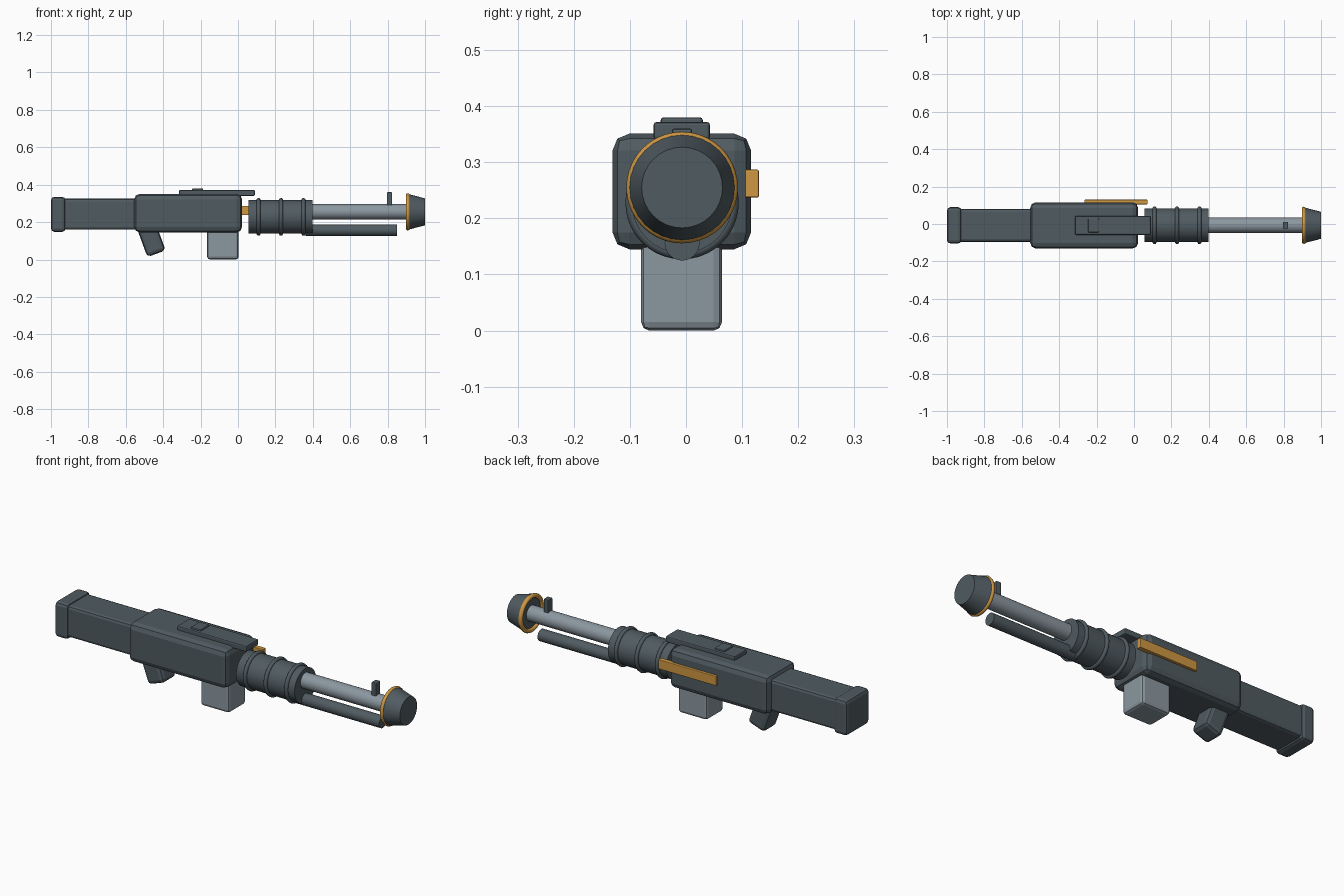
import bpy
from math import radians
from mathutils import Matrix

cube = bpy.data.objects.get("Cube")
if cube:
    bpy.data.objects.remove(cube, do_unlink=True)

YC = -0.007  # lengthwise centre plane


def material(name, rgb):
    m = bpy.data.materials.new(name)
    m.use_nodes = True
    m.diffuse_color = (*rgb, 1)
    m.node_tree.nodes["Principled BSDF"].inputs["Base Color"].default_value = (*rgb, 1)
    return m


dark = material("dark slate", (0.08, 0.105, 0.12))
steel = material("light steel", (0.26, 0.31, 0.35))
amber = material("amber", (0.62, 0.31, 0.055))


def finish(name, mat):
    ob = bpy.context.object
    ob.name = ob.data.name = name
    ob.data.materials.append(mat)
    return ob


def box(name, mat, x, y, z, bevel, segments=2, tilt=0):
    """Bevelled box from (min, max) ranges, tilted about y."""
    centre = [sum(r) / 2 for r in (x, y, z)]
    bpy.ops.mesh.primitive_cube_add(size=1, location=centre)
    ob = finish(name, mat)
    ob.data.transform(Matrix.Diagonal([b - a for a, b in (x, y, z)] + [1]))
    ob.rotation_euler.y = radians(tilt)
    mod = ob.modifiers.new("soft edges", "BEVEL")
    mod.width, mod.segments = bevel, segments
    return ob


def tube(name, mat, x0, x1, z, r0, r1=None, sides=32):
    """Cylinder or cone along x."""
    bpy.ops.mesh.primitive_cone_add(
        vertices=sides, radius1=r0, radius2=r0 if r1 is None else r1, depth=x1 - x0,
        location=((x0 + x1) / 2, YC, z), rotation=(0, radians(90), 0))
    ob = finish(name, mat)
    bpy.ops.object.shade_smooth_by_angle(angle=radians(30))
    return ob


def ring(name, mat, x, z, major, minor):
    bpy.ops.mesh.primitive_torus_add(
        major_radius=major, minor_radius=minor, major_segments=40, minor_segments=10,
        location=(x, YC, z), rotation=(0, radians(90), 0))
    ob = finish(name, mat)
    bpy.ops.object.shade_smooth_by_angle(angle=radians(45))
    return ob


# Body and stock
box("receiver", dark, (-0.555, 0.022), (-0.131, 0.116), (0.145, 0.351), 0.03)
box("stock", dark, (-0.95, -0.53), (-0.095, 0.081), (0.16, 0.326), 0.015)
box("butt_pad", dark, (-1, -0.922), (-0.104, 0.09), (0.148, 0.335), 0.018)

# Grip and magazine below
box("grip", dark, (-0.522, -0.418), (-0.062, 0.048), (0.025, 0.225), 0.02, tilt=-20)
box("magazine", steel, (-0.165, 0.003), (-0.08, 0.064), (0, 0.18), 0.015)

# Top rail, rear sight and side strip
box("top_rail", dark, (-0.315, 0.09), (-0.058, 0.043), (0.34, 0.372), 0.006)
box("rear_sight", dark, (-0.245, -0.187), (-0.045, 0.03), (0.36, 0.38), 0.005)
box("side_strip", amber, (-0.265, 0.072), (0.105, 0.13), (0.237, 0.287), 0.003)

# Handguard with three rings
tube("handguard", dark, 0.057, 0.398, 0.228, 0.09)
for i, x in enumerate((0.11, 0.23, 0.35)):
    ring(f"handguard_ring_{i + 1}", dark, x, 0.228, 0.09, 0.011)

# Barrel, lower tube and front sight
tube("barrel", steel, 0.38, 0.95, 0.255, 0.041)
tube("lower_tube", dark, 0.36, 0.85, 0.156, 0.031)
box("front_sight", dark, (0.796, 0.824), (-0.025, 0.011), (0.28, 0.36), 0.004)

# Tapered muzzle with its rim
tube("muzzle", dark, 0.908, 1, 0.255, 0.096, 0.072)
ring("muzzle_rim", amber, 0.908, 0.255, 0.088, 0.0115)
